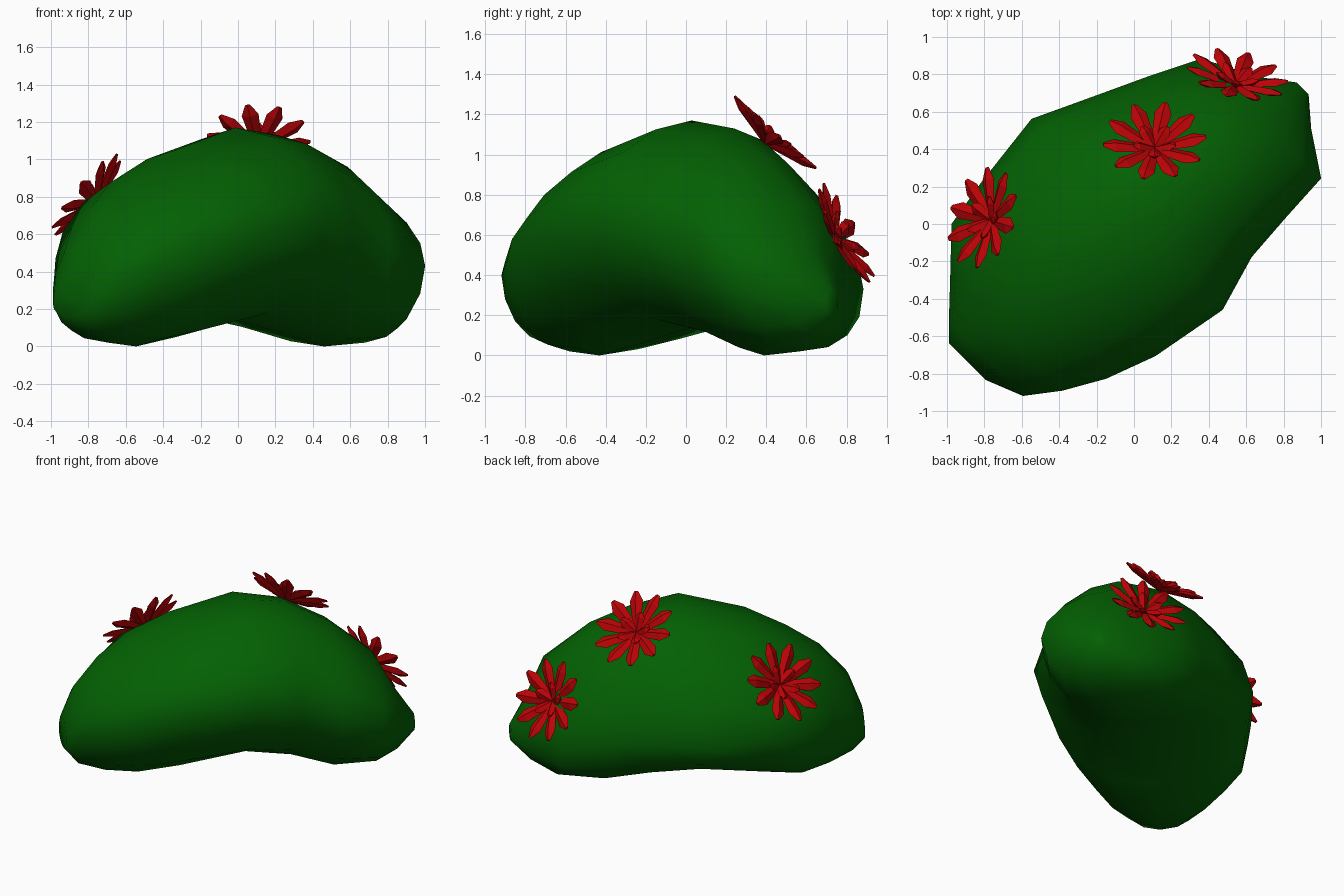
import bpy, bmesh, math
from mathutils import Vector, Matrix

if "Cube" in bpy.data.objects:
    bpy.data.objects.remove(bpy.data.objects["Cube"])


def material(name, rgb):
    m = bpy.data.materials.new(name)
    m.diffuse_color = (*rgb, 1)
    m.use_nodes = True
    m.node_tree.nodes["Principled BSDF"].inputs["Base Color"].default_value = m.diffuse_color
    return m


def add_object(name, bm, mat):
    bmesh.ops.recalc_face_normals(bm, faces=bm.faces)
    me = bpy.data.meshes.new(name)
    bm.to_mesh(me)
    bm.free()
    me.materials.append(mat)
    ob = bpy.data.objects.new(name, me)
    bpy.context.collection.objects.link(ob)
    return ob


GREEN = material("leaf_green", (0.001, 0.118, 0.001))
RED = material("petal_red", (0.5, 0.001, 0.002))

# Bush body: sections along the diagonal axis u (front left to back right)
# u, side min v, side max v, bottom z, top z, widest z on min / max side, mid v
SECTIONS = [
    (-1.15, -0.03, 0.25, 0.16, 0.38, 0.27, 0.23, 0.12),
    (-1.07, -0.23, 0.33, 0.07, 0.59, 0.40, 0.30, 0.08),
    (-0.90, -0.36, 0.49, 0.02, 0.78, 0.47, 0.37, 0.08),
    (-0.69, -0.48, 0.69, 0.00, 0.915, 0.55, 0.47, 0.08),
    (-0.42, -0.58, 0.735, 0.05, 1.05, 0.63, 0.46, 0.05),
    (0.01, -0.66, 0.785, 0.14, 1.17, 0.69, 0.46, 0.03),
    (0.32, -0.57, 0.64, 0.08, 1.13, 0.62, 0.44, 0.02),
    (0.60, -0.55, 0.51, 0.00, 1.00, 0.52, 0.40, -0.05),
    (0.88, -0.535, 0.37, 0.02, 0.77, 0.43, 0.33, -0.08),
    (1.03, -0.31, 0.08, 0.08, 0.50, 0.34, 0.28, -0.11),
    (1.15, -0.17, -0.08, 0.20, 0.32, 0.26, 0.25, -0.12),
]
N = 16


def spow(a, p):
    return math.copysign(abs(a) ** p, a)


bm = bmesh.new()
rings = []
for u, v0, v1, zb, zt, zl, zr, vc in SECTIONS:
    ring = []
    for i in range(N):
        a = 2 * math.pi * i / N
        c, s = math.cos(a), math.sin(a)
        if s > 0:
            p = 2 / (1.67 if c > 0 else 1.9)
        else:
            p = 2 / (2.4 if c > 0 else 1.85)
        cc = spow(c, p)
        v = vc + cc * ((v1 - vc) if c > 0 else (vc - v0))
        zm = (zl + zr) / 2 + cc * (zr - zl) / 2
        z = zm + spow(s, p) * ((zt - zm) if s > 0 else (zm - zb))
        ring.append(bm.verts.new(((u - v) / 2 ** .5, (u + v) / 2 ** .5, max(z, 0))))
    rings.append(ring)
for r, q in zip(rings, rings[1:]):
    for i in range(N):
        j = (i + 1) % N
        bm.faces.new((r[i], r[j], q[j], q[i]))
bm.faces.new(rings[0])
bm.faces.new(rings[-1])
for f in bm.faces:
    f.smooth = True
add_object("bush_body", bm, GREEN)


# Flowers: two rings of faceted petals
def petal(bm, length, width, thick, tilt, spin):
    m = Matrix.Rotation(spin, 4, 'Z') @ Matrix.Rotation(-tilt, 4, 'Y')

    def ring(x, w, t):
        return [bm.verts.new(m @ Vector(p)) for p in
                ((x, w, 0), (x, 0, t), (x, -w, 0), (x, 0, -t))]
    base = ring(0.0, width * 0.5, thick * 0.7)
    mid = ring(length * 0.77, width, thick)
    tip = ring(length, width * 0.3, thick * 0.3)
    for r, q in ((base, mid), (mid, tip)):
        for i in range(4):
            j = (i + 1) % 4
            bm.faces.new((r[i], r[j], q[j], q[i]))
    bm.faces.new(base)
    bm.faces.new(tip)


def flower(name, pos, normal, turn):
    bm = bmesh.new()
    for i in range(10):
        petal(bm, 0.285, 0.046, 0.021, math.radians(14), turn + i * math.tau / 10)
    for i in range(5):
        petal(bm, 0.14, 0.036, 0.02, math.radians(32), turn + 0.2 + i * math.tau / 5)
    ob = add_object(name, bm, RED)
    ob.rotation_euler = Vector(normal).to_track_quat('Z', 'Y').to_euler()
    ob.location = pos


flower("top_flower", (0.11, 0.40, 1.06), (0.0, 0.66, 0.75), 0.1)
flower("left_flower", (-0.76, 0.02, 0.77), (-0.74, 0.22, 0.62), 0.3)
flower("back_flower", (0.54, 0.74, 0.58), (0.2, 0.87, 0.45), 0.2)
